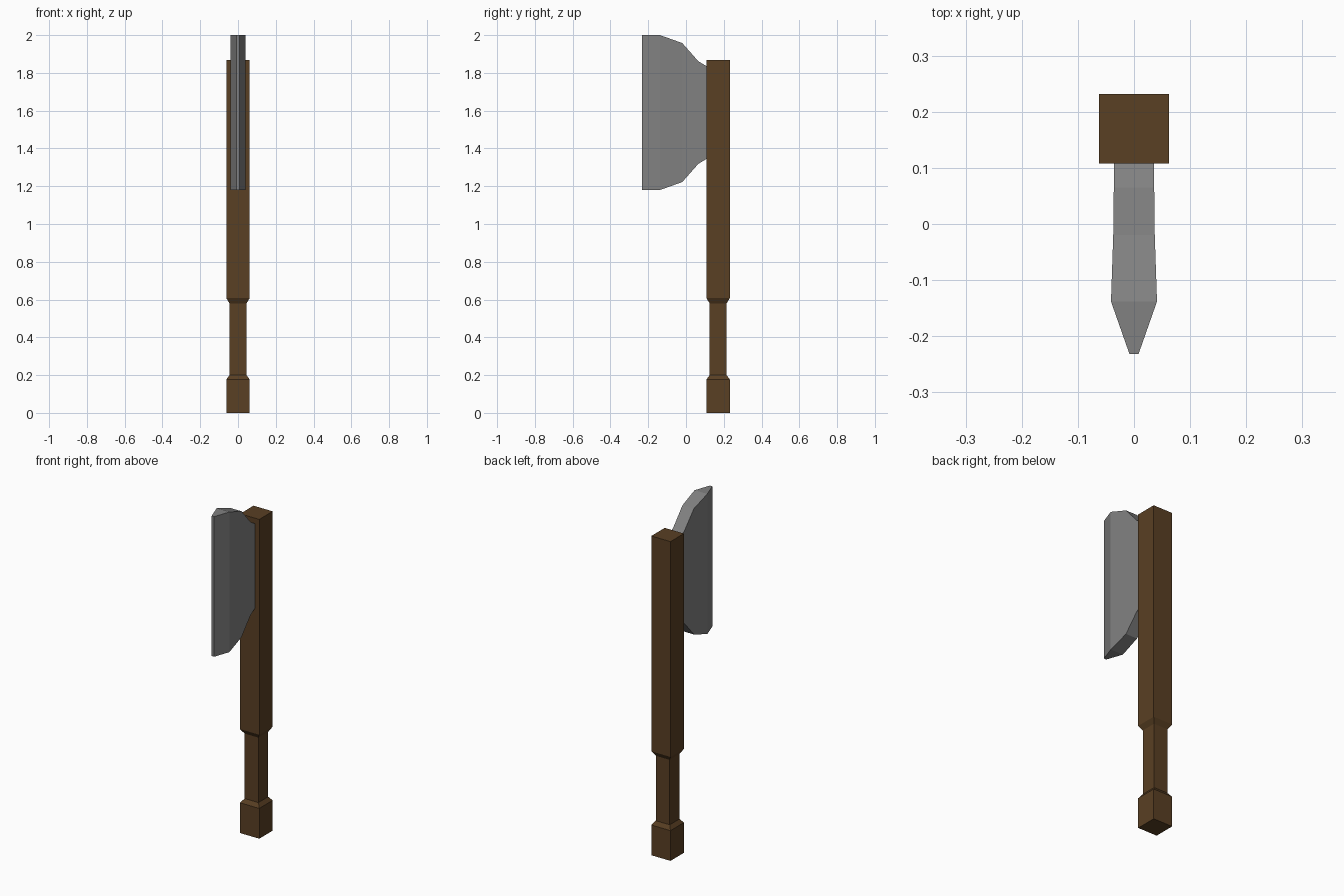
import bpy, bmesh

if "Cube" in bpy.data.objects:
    bpy.data.objects.remove(bpy.data.objects["Cube"])


def material(name, rgb):
    m = bpy.data.materials.new(name)
    m.diffuse_color = (*rgb, 1)
    m.use_nodes = True
    m.node_tree.nodes["Principled BSDF"].inputs["Base Color"].default_value = m.diffuse_color
    return m


def loft(name, rings, mat):
    """Skin a row of four-cornered sections and cap both ends."""
    bm = bmesh.new()
    loops = [[bm.verts.new(p) for p in ring] for ring in rings]
    for a, b in zip(loops, loops[1:]):
        for i in range(4):
            j = (i + 1) % 4
            bm.faces.new((a[i], a[j], b[j], b[i]))
    bm.faces.new(loops[0])
    bm.faces.new(loops[-1])
    bmesh.ops.recalc_face_normals(bm, faces=bm.faces)
    mesh = bpy.data.meshes.new(name)
    bm.to_mesh(mesh)
    bm.free()
    mesh.materials.append(mat)
    obj = bpy.data.objects.new(name, mesh)
    bpy.context.collection.objects.link(obj)
    return obj


CORNERS = [(-1, -1), (1, -1), (1, 1), (-1, 1)]
wood = material("wood", (0.10, 0.05, 0.017))
steel = material("steel", (0.22, 0.22, 0.22))

# Square handle with a narrowed grip: (height, half width)
HANDLE_Y = 0.17
handle = [(0, 0.062), (0.177, 0.062), (0.2, 0.045),
          (0.58, 0.045), (0.608, 0.062), (1.868, 0.062)]
loft("handle", [[(sx * h, HANDLE_Y + sy * h, z) for sx, sy in CORNERS]
                for z, h in handle], wood)

# Blade flaring forward to a blunt edge: (y, bottom, top, half thickness)
blade = [(-0.232, 1.18, 2.0, 0.008), (-0.138, 1.18, 2.0, 0.041),
         (-0.02, 1.222, 1.958, 0.037), (0.065, 1.318, 1.862, 0.036),
         (0.115, 1.348, 1.832, 0.036)]
loft("blade", [[(sx * t, y, lo if sz < 0 else hi) for sx, sz in CORNERS]
               for y, lo, hi, t in blade], steel)
